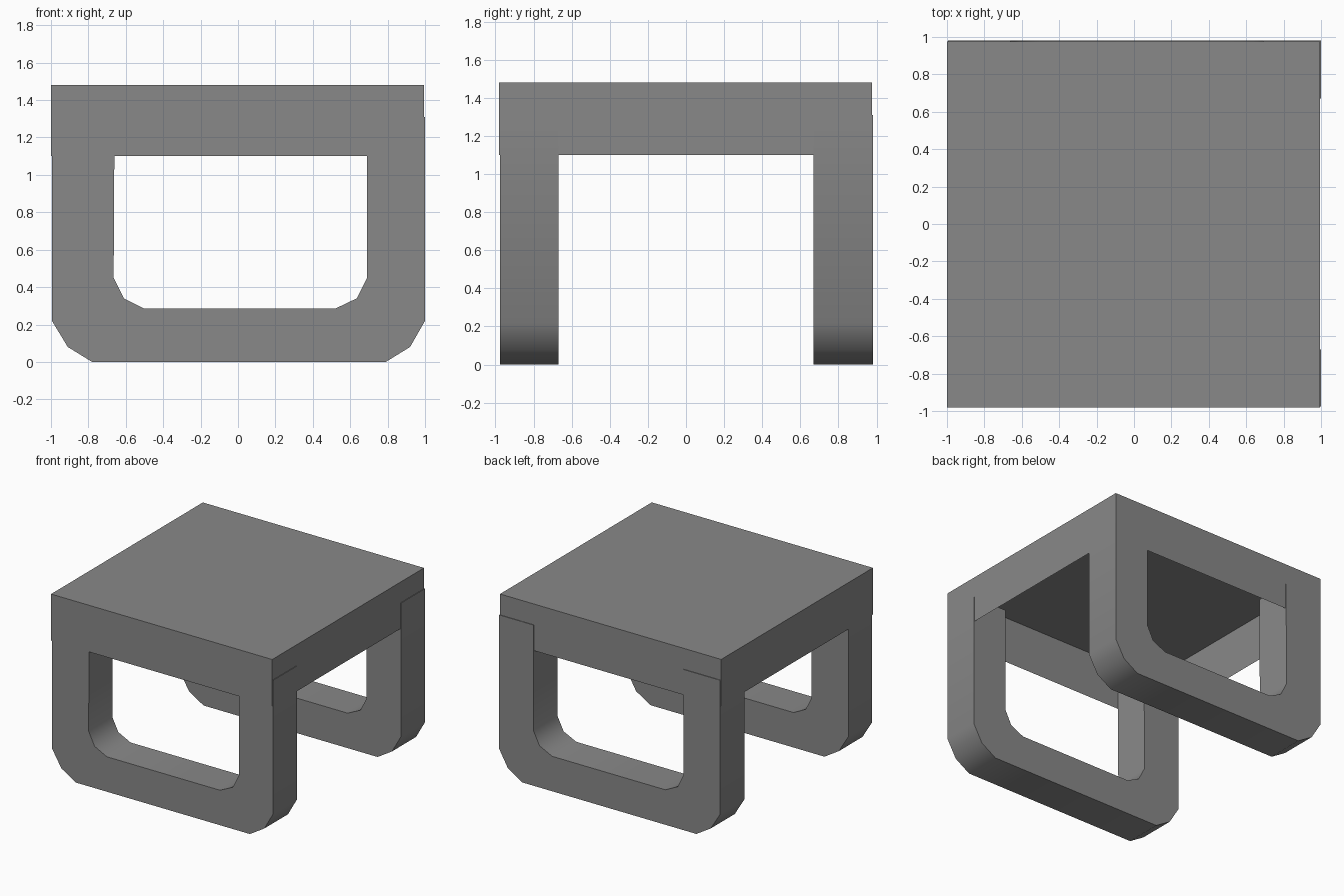
import bpy, bmesh, math

cube = bpy.data.objects.get("Cube")
if cube:
    bpy.data.objects.remove(cube, do_unlink=True)

grey = bpy.data.materials.new("mid grey")
grey.use_nodes = True
colour = (0.25, 0.25, 0.25, 1)
grey.diffuse_color = colour
grey.node_tree.nodes["Principled BSDF"].inputs["Base Color"].default_value = colour


def add_object(name, bm):
    bmesh.ops.recalc_face_normals(bm, faces=bm.faces)
    mesh = bpy.data.meshes.new(name)
    bm.to_mesh(mesh)
    bm.free()
    mesh.materials.append(grey)
    obj = bpy.data.objects.new(name, mesh)
    bpy.context.collection.objects.link(obj)
    return obj


# Table top: a thin-walled box, open underneath
bm = bmesh.new()
bmesh.ops.create_cube(bm, size=1)
bmesh.ops.scale(bm, vec=(1.995, 1.955, 0.38), verts=bm.verts)
bmesh.ops.translate(bm, vec=(-0.0025, -0.0025, 1.29), verts=bm.verts)
bm.normal_update()
bottom = [f for f in bm.faces if f.normal.z < -0.5]
bmesh.ops.delete(bm, geom=bottom, context='FACES_ONLY')
# Keep the walls facing outward on the open box
top = add_object("table_top", bm)

# U-shaped leg frames with chamfered lower corners (x, z)
outer = [(-0.995, 1.31), (-0.995, 0.22), (-0.91, 0.08), (-0.78, 0),
         (0.79, 0), (0.92, 0.08), (1.0, 0.22), (1.0, 1.31)]
inner = [(0.69, 1.31), (0.69, 0.45), (0.635, 0.34), (0.52, 0.285),
         (-0.50, 0.285), (-0.61, 0.34), (-0.665, 0.45), (-0.66, 1.31)]


def leg_frame(name, y0, y1):
    bm = bmesh.new()
    face = bm.faces.new([bm.verts.new((x, y0, z)) for x, z in outer + inner])
    result = bmesh.ops.extrude_face_region(bm, geom=[face], use_keep_orig=True)
    moved = [v for v in result["geom"] if isinstance(v, bmesh.types.BMVert)]
    bmesh.ops.translate(bm, vec=(0, y1 - y0, 0), verts=moved)
    obj = add_object(name, bm)
    bpy.ops.object.select_all(action='DESELECT')
    obj.select_set(True)
    bpy.context.view_layer.objects.active = obj
    bpy.ops.object.shade_smooth_by_angle(angle=math.radians(40))


leg_frame("front_leg_frame", -0.975, -0.67)
leg_frame("back_leg_frame", 0.67, 0.98)
